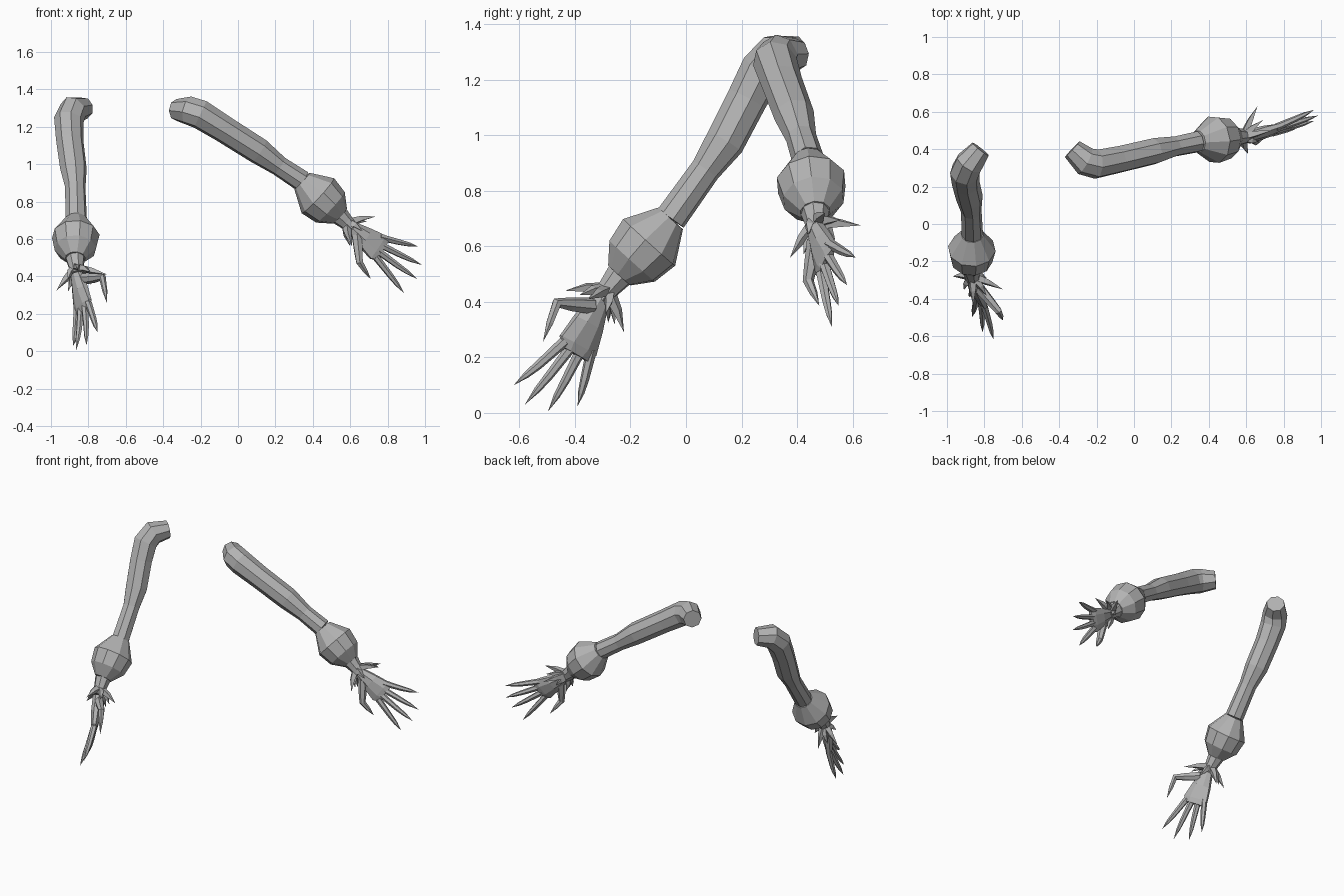
import bpy, math
from mathutils import Vector as V

if "Cube" in bpy.data.objects:
    bpy.data.objects.remove(bpy.data.objects["Cube"])

skin = bpy.data.materials.new("grey_skin")
skin.diffuse_color = (0.45, 0.45, 0.45, 1)
skin.use_nodes = True
skin.node_tree.nodes["Principled BSDF"].inputs["Base Color"].default_value = skin.diffuse_color


def loft(name, pts, radii, sides=8, side=None):
    """Faceted tube through pts; radii are numbers or (wide, thin); 0 closes to a point."""
    pts = [V(p) for p in pts]
    verts, faces, rings = [], [], []
    ref = V(side) if side else V((0.3, 0.2, 1))
    for i, (p, r) in enumerate(zip(pts, radii)):
        t = V()
        if i:
            t += (p - pts[i - 1]).normalized()
        if i < len(pts) - 1:
            t += (pts[i + 1] - p).normalized()
        t.normalize()
        u = (ref - t * ref.dot(t)).normalized()
        w = t.cross(u)
        if not side:
            ref = u                      # carry the frame along the path
        a, b = r if isinstance(r, tuple) else (r, r)
        n = sides if a else 1
        rings.append([len(verts) + k for k in range(n)])
        for k in range(n):
            ang = 2 * math.pi * (k + 0.5) / n
            verts.append(p + u * a * math.cos(ang) + w * b * math.sin(ang))
    for lo, hi in zip(rings, rings[1:]):
        for k in range(sides):
            j = (k + 1) % sides
            faces.append([lo[k], lo[j], hi[0]] if len(hi) == 1
                         else [lo[k], lo[j], hi[j], hi[k]])
    faces.append(rings[0][::-1])
    if len(rings[-1]) > 1:
        faces.append(rings[-1])
    me = bpy.data.meshes.new(name)
    me.from_pydata(verts, [], faces)
    me.materials.append(skin)
    ob = bpy.data.objects.new(name, me)
    bpy.context.collection.objects.link(ob)
    return ob


def arm(tag, upper, bulge, wrist, knuckles, tips, thumb, spikes):
    start, end, wrist = V(bulge[0]), V(bulge[1]), V(wrist)
    # shoulder stub and upper arm
    loft(tag + "_upper_arm", upper + [start], [.058, .078, .08, .074, .072, .055, .058], 8)
    # swollen elbow
    loft(tag + "_elbow", [start.lerp(end, f) for f in (0, .42, .75, 1)],
         [.06, .128, .112, .055], 10)
    # short forearm
    loft(tag + "_forearm", [end, end.lerp(wrist, .5), wrist], [.052, .042, .036], 8)
    # palm
    k0, k1 = V(knuckles[0]), V(knuckles[1])
    mid, across = (k0 + k1) / 2, k0 - k1
    half = across.length / 2
    loft(tag + "_palm", [wrist, wrist.lerp(mid, .45), wrist.lerp(mid, .85), mid],
         [(.036, .034), (half * .95, .034), (half + .018, .024), (half, .016)], 8, across)
    # four tapering fingers with pointed nails
    for i, tip in enumerate(tips):
        k, tip = k0.lerp(k1, i / 3), V(tip)
        base = k.lerp(wrist, .15)
        loft(f"{tag}_finger_{i + 1}",
             [base, k.lerp(tip, .45), k.lerp(tip, .72), tip], [.02, .016, .012, 0], 6)
    # thumb
    a, b, c = map(V, thumb)
    loft(tag + "_thumb", [a, a.lerp(b, .6), b, b.lerp(c, .5), c],
         [.03, .025, .02, .014, 0], 6)
    # ring of thorns round the wrist, with shorter ones between
    thorns = [V(s) for s in spikes]
    thorns += [wrist.lerp((p + q) / 2, .9) for p, q in zip(thorns, thorns[1:] + thorns[:1])]
    root = end.lerp(wrist, .65)
    for i, s in enumerate(thorns):
        axis = (wrist - end).normalized()
        out = s - root
        out = (out - axis * out.dot(axis)).normalized()
        loft(f"{tag}_thorn_{i + 1}", [root + out * .012, (root + out * .03).lerp(s, .4), s],
             [.026, .018, 0], 4)


arm("right",
    [(-.82, .40, 1.30), (-.88, .325, 1.29), (-.905, .275, 1.235), (-.90, .22, 1.13),
     (-.88, .14, .975), (-.87, .07, .875)],
    [(-.865, -.055, .70), (-.87, -.24, .495)],
    (-.86, -.31, .41),
    [(-.79, -.46, .23), (-.86, -.345, .195)],
    [(-.75, -.62, .10), (-.81, -.58, .03), (-.865, -.497, .005), (-.88, -.39, .025)],
    [(-.83, -.34, .385), (-.725, -.465, .395), (-.70, -.515, .255)],
    [(-.97, -.28, .325), (-.86, -.223, .29), (-.70, -.35, .41), (-.86, -.435, .44)])

arm("left",
    [(-.33, .40, 1.29), (-.26, .335, 1.285), (-.20, .32, 1.265), (-.08, .345, 1.19),
     (.11, .39, 1.07), (.22, .415, .99)],
    [(.342, .44, .91), (.545, .465, .722)],
    (.61, .47, .66),
    [(.76, .49, .475), (.785, .525, .60)],
    [(.888, .525, .31), (.96, .55, .385), (.985, .58, .46), (.963, .61, .56)],
    [(.635, .465, .62), (.65, .44, .475), (.71, .48, .385)],
    [(.66, .63, .675), (.737, .50, .72), (.61, .375, .56), (.60, .46, .56)])
